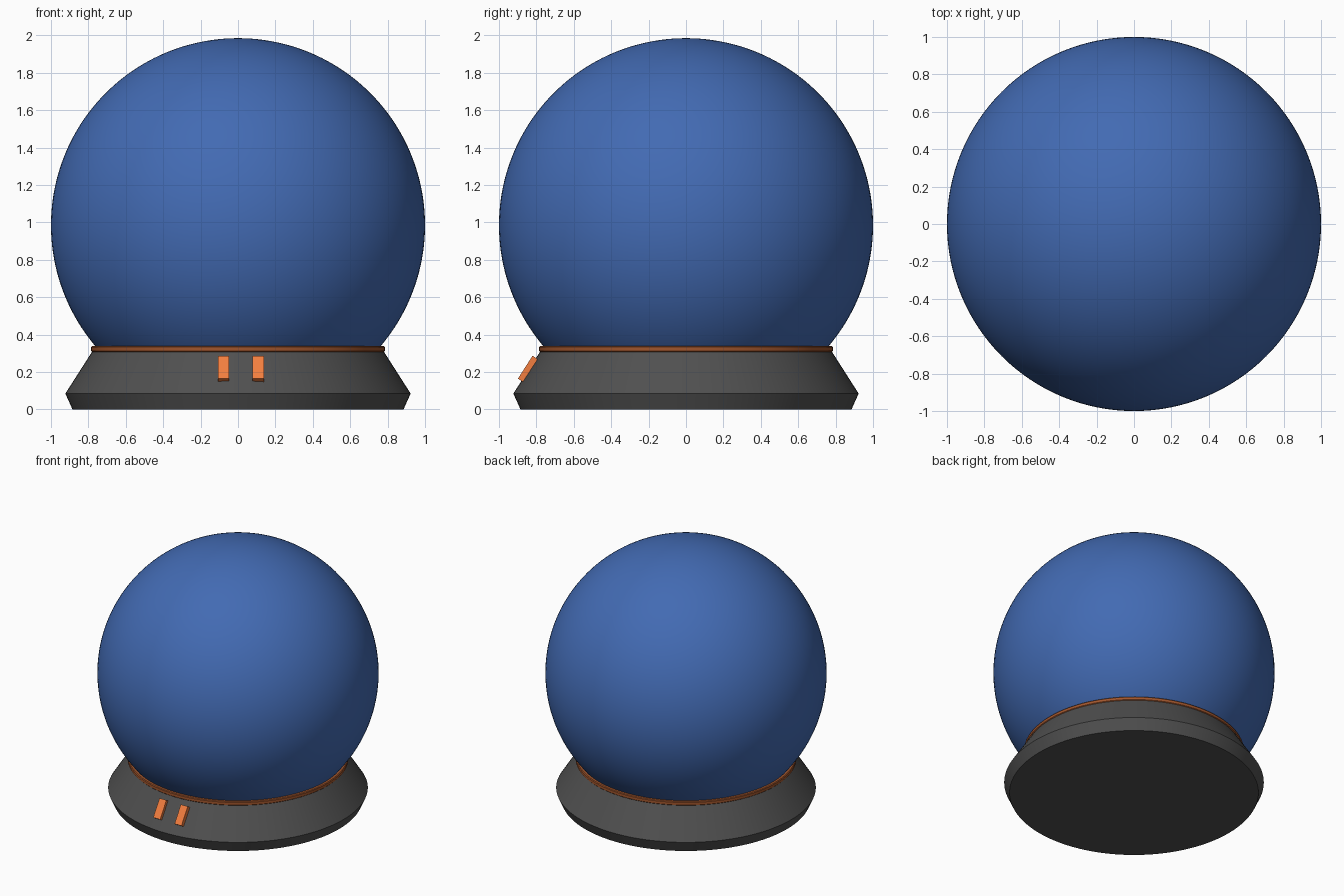
import bpy
from math import radians, sin, cos, pi, asin
import bmesh

if "Cube" in bpy.data.objects:
    bpy.data.objects.remove(bpy.data.objects["Cube"])


def material(name, rgb):
    m = bpy.data.materials.new(name)
    m.diffuse_color = (*rgb, 1)
    m.use_nodes = True
    m.node_tree.nodes["Principled BSDF"].inputs["Base Color"].default_value = m.diffuse_color
    return m


def lathe(name, profile, mat, steps=128):
    """Spin an (r, z) profile around the z axis."""
    bm = bmesh.new()
    verts = [bm.verts.new((r, 0, z)) for r, z in profile]
    edges = [bm.edges.new(p) for p in zip(verts, verts[1:])]
    bmesh.ops.spin(bm, geom=verts + edges, cent=(0, 0, 0), axis=(0, 0, 1),
                   angle=2 * pi, steps=steps)
    bmesh.ops.remove_doubles(bm, verts=bm.verts, dist=1e-5)
    bmesh.ops.recalc_face_normals(bm, faces=bm.faces)
    mesh = bpy.data.meshes.new(name)
    bm.to_mesh(mesh)
    bm.free()
    ob = bpy.data.objects.new(name, mesh)
    bpy.context.collection.objects.link(ob)
    mesh.materials.append(mat)
    bpy.ops.object.select_all(action='DESELECT')
    bpy.context.view_layer.objects.active = ob
    ob.select_set(True)
    bpy.ops.object.shade_smooth_by_angle(angle=radians(20))
    return ob


blue = material("blue", (0.055, 0.145, 0.45))
dark = material("dark_grey", (0.08, 0.08, 0.08))
brown = material("rust", (0.35, 0.09, 0.025))
orange = material("orange", (0.9, 0.21, 0.05))

# Globe, cut off where it sits in the collar
center, cut = 0.985, 0.325
start = asin(cut - center)
arc = [start + (pi / 2 - start) * i / 64 for i in range(65)]
globe = [(cos(a), center + sin(a)) for a in arc]
globe[-1] = (0, center + 1)
lathe("globe", [(0, cut)] + globe, blue)

# Flared stand
lathe("stand", [(0, 0), (0.885, 0), (0.923, 0.085), (0.778, 0.312), (0, 0.312)], dark)

# Collar ring between stand and globe
lathe("collar_ring", [(0.74, 0.308), (0.78, 0.308), (0.785, 0.313), (0.785, 0.333),
                      (0.78, 0.338), (0.74, 0.338), (0.74, 0.308)], brown)

# Two plain raised bars on the sloping front of the stand
for side, x in (("left", -0.077), ("right", 0.108)):
    bpy.ops.mesh.primitive_cube_add(size=1, location=(x, -0.841, 0.214),
                                    rotation=(radians(-32.6), 0, 0))
    bar = bpy.context.object
    bar.name = f"raised_bar_{side}"
    bar.scale = (0.06, 0.044, 0.145)
    bar.data.materials.append(orange)
